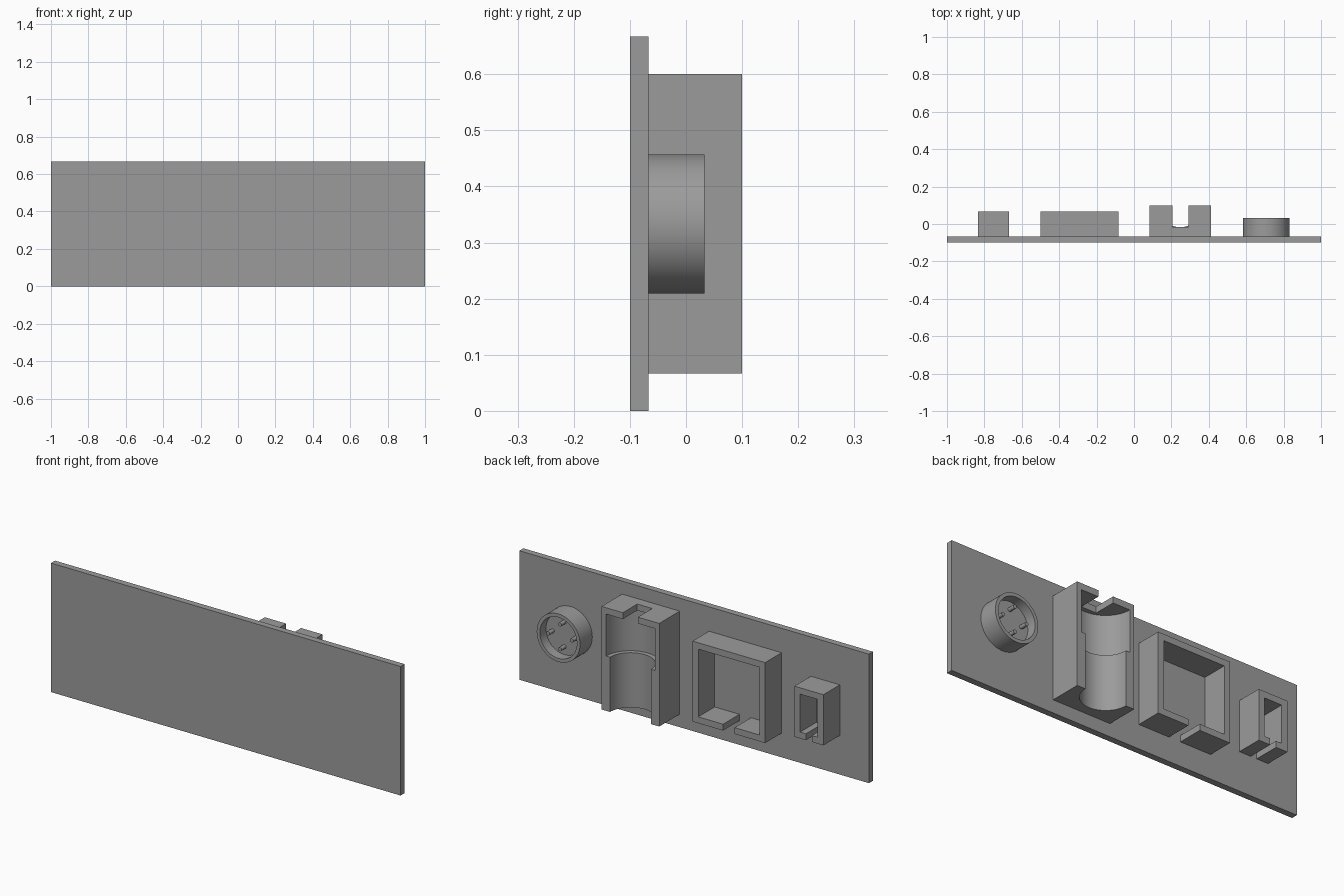
import bpy, bmesh
from math import pi, cos, sin, radians
from mathutils import Matrix, Vector

if "Cube" in bpy.data.objects:
    bpy.data.objects.remove(bpy.data.objects["Cube"], do_unlink=True)

grey = bpy.data.materials.new("plain grey")
grey.use_nodes = True
colour = (0.33, 0.33, 0.33, 1)
grey.diffuse_color = colour
grey.node_tree.nodes["Principled BSDF"].inputs["Base Color"].default_value = colour

BACK = -0.067           # rear surface of the panel
MID_Z = 0.333           # centre height of the sockets


def finish(name, bm, smooth=False):
    bmesh.ops.recalc_face_normals(bm, faces=bm.faces)
    mesh = bpy.data.meshes.new(name)
    bm.to_mesh(mesh)
    bm.free()
    mesh.materials.append(grey)
    obj = bpy.data.objects.new(name, mesh)
    bpy.context.collection.objects.link(obj)
    if smooth:
        bpy.ops.object.select_all(action='DESELECT')
        obj.select_set(True)
        bpy.context.view_layer.objects.active = obj
        bpy.ops.object.shade_smooth_by_angle(angle=radians(30))
    return obj


def add_prism(bm, points, offset):
    """Extrude a flat outline along an offset."""
    face = bm.faces.new([bm.verts.new(p) for p in points])
    out = bmesh.ops.extrude_face_region(bm, geom=[face], use_keep_orig=True)
    verts = [v for v in out["geom"] if isinstance(v, bmesh.types.BMVert)]
    bmesh.ops.translate(bm, verts=verts, vec=offset)


# Panel
bm = bmesh.new()
add_prism(bm, [(-1, -0.1, 0), (1, -0.1, 0), (1, -0.1, 0.667), (-1, -0.1, 0.667)],
          (0, BACK + 0.1, 0))
finish("panel", bm)


# Frames with a cable gap in the lower wall
def frame(name, cx, half_w, half_h, gap, wall=0.033, depth=0.134):
    half = [(gap, -half_h), (half_w, -half_h), (half_w, half_h)]
    inner = [(half_w - wall, half_h - wall), (half_w - wall, wall - half_h),
             (gap, wall - half_h)]
    mirror = lambda pts: [(-x, z) for x, z in reversed(pts)]
    outline = half + mirror(half) + mirror(inner) + inner
    bm = bmesh.new()
    add_prism(bm, [(cx + x, BACK, MID_Z + z) for x, z in outline], (0, depth, 0))
    finish(name, bm)


frame("square_frame", -0.292, 0.208, 0.208, 0.033)
frame("small_frame", -0.75, 0.083, 0.131, 0.017)

# Upright holder: stacked sections with a stepped half-round bore
HX, HW, HY = 0.248, 0.165, 0.1


def holder_section(bm, bore, z0, z1):
    outline = [(HW, HY), (HW, BACK), (-HW, BACK), (-HW, HY)]
    outline += bore
    add_prism(bm, [(HX + x, y, z0) for x, y in outline], (0, 0, z1 - z0))


def half_round(r, steps=32):
    return [(-r * cos(pi * i / steps), HY - r * sin(pi * i / steps))
            for i in range(steps + 1)]


bm = bmesh.new()
holder_section(bm, half_round(0.117), 0.067, 0.35)
holder_section(bm, half_round(0.14), 0.35, 0.567)
slot = [(-0.043, HY), (-0.043, -0.017), (0.043, -0.017), (0.043, HY)]
holder_section(bm, slot, 0.567, 0.6)
finish("upright_holder", bm, smooth=True)

# Round socket, turned around a front-to-back axis
CX, FLOOR = 0.707, -0.017
bm = bmesh.new()
profile = [(0, FLOOR), (0.106, FLOOR), (0.106, 0.033), (0.124, 0.033),
           (0.124, BACK), (0, BACK)]
verts = [bm.verts.new((CX + r, y, MID_Z)) for r, y in profile]
edges = [bm.edges.new(pair) for pair in zip(verts, verts[1:])]
bmesh.ops.spin(bm, geom=verts + edges, cent=(CX, 0, MID_Z), axis=(0, 1, 0),
               angle=2 * pi, steps=64, use_merge=True)
bmesh.ops.remove_doubles(bm, verts=bm.verts, dist=0.0001)
finish("round_socket", bm, smooth=True)

# Four contact pins
bm = bmesh.new()
for i in range(4):
    a = i * pi / 2
    place = Matrix.Translation(Vector((CX + 0.068 * cos(a), FLOOR + 0.018,
                                       MID_Z + 0.064 * sin(a))))
    bmesh.ops.create_cone(bm, cap_ends=True, segments=16, radius1=0.01,
                          radius2=0.01, depth=0.04,
                          matrix=place @ Matrix.Rotation(pi / 2, 4, 'X'))
finish("contact_pins", bm, smooth=True)
